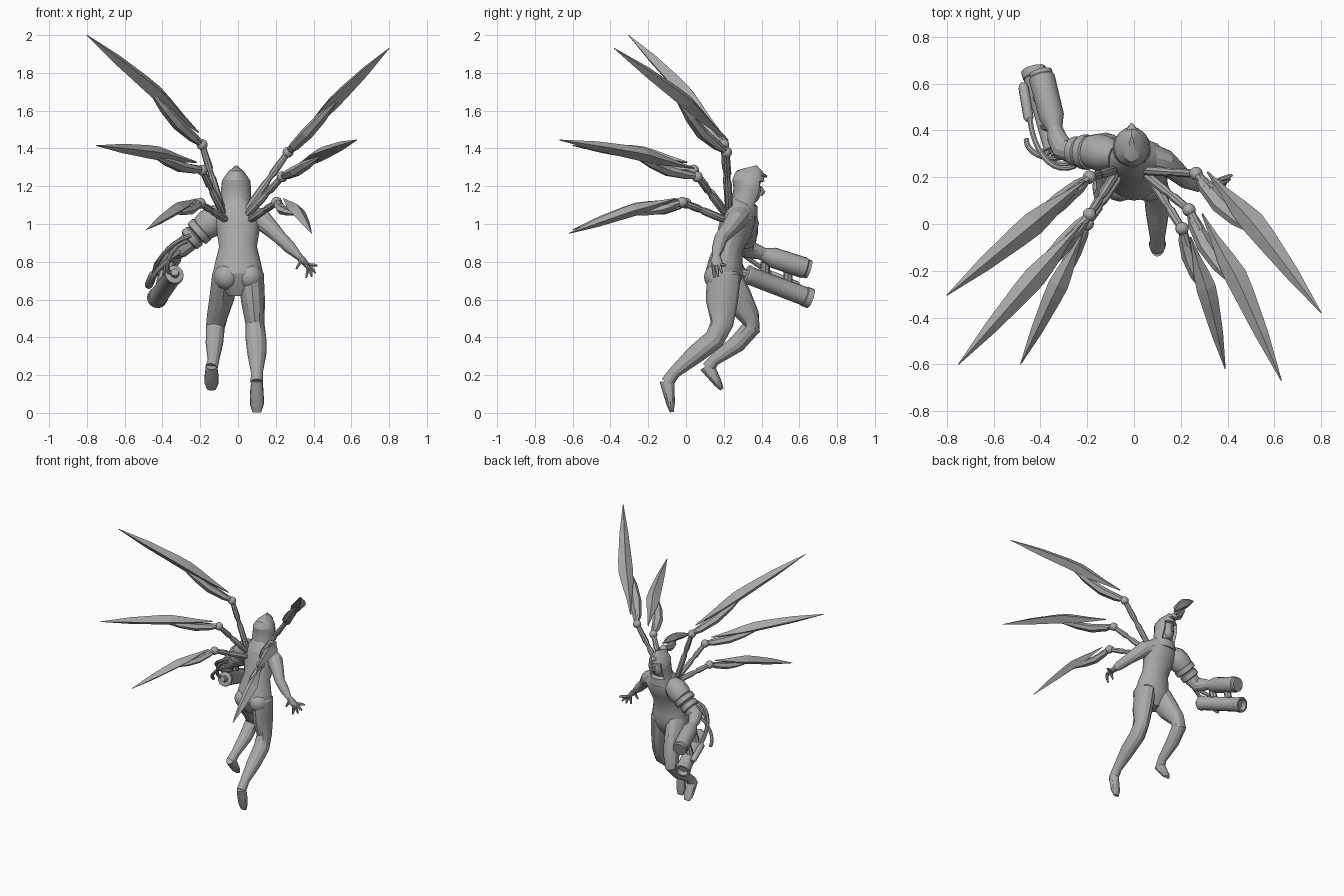
import bpy, bmesh, math
from mathutils import Vector
from mathutils.geometry import interpolate_bezier

cube = bpy.data.objects.get("Cube")
if cube:
    bpy.data.objects.remove(cube, do_unlink=True)

grey = bpy.data.materials.new("plain_grey")
grey.use_nodes = True
grey.diffuse_color = (.4, .4, .4, 1)
grey.node_tree.nodes["Principled BSDF"].inputs["Base Color"].default_value = grey.diffuse_color

X, Y, Z = Vector((1, 0, 0)), Vector((0, 1, 0)), Vector((0, 0, 1))


def finish(name, bm, smooth):
    """Turn a bmesh into a named, shaded object."""
    bmesh.ops.recalc_face_normals(bm, faces=bm.faces[:])
    mesh = bpy.data.meshes.new(name)
    bm.to_mesh(mesh)
    bm.free()
    mesh.materials.append(grey)
    obj = bpy.data.objects.new(name, mesh)
    bpy.context.collection.objects.link(obj)
    if smooth:
        bpy.ops.object.select_all(action='DESELECT')
        obj.select_set(True)
        bpy.context.view_layer.objects.active = obj
        bpy.ops.object.shade_smooth_by_angle(angle=math.radians(smooth))


def skin_rings(rings, sides):
    """Skin a list of (centre, u, v) ellipses and cap both ends."""
    bm = bmesh.new()
    loops = []
    for centre, u, v in rings:
        angles = [math.tau * i / sides for i in range(sides)]
        loops.append([bm.verts.new(centre + u * math.cos(a) + v * math.sin(a)) for a in angles])
    for low, high in zip(loops, loops[1:]):
        for i in range(sides):
            j = (i + 1) % sides
            bm.faces.new((low[i], low[j], high[j], high[i]))
    bm.faces.new(loops[0])
    bm.faces.new(loops[-1])
    return bm


def loft_mesh(stations, sides, ref):
    """Stations are x, y, z, radius along ref and, if different, radius across ref."""
    points = [Vector(s[:3]) for s in stations]
    rings = []
    for i, s in enumerate(stations):
        before, after = points[max(i - 1, 0)], points[min(i + 1, len(points) - 1)]
        along = (after - before).normalized()
        u = (ref - along * ref.dot(along)).normalized()
        rings.append((points[i], u * s[3], along.cross(u) * s[-1]))
    return skin_rings(rings, sides)


def loft(name, stations, sides=12, ref=X, smooth=28):
    finish(name, loft_mesh(stations, sides, ref), smooth)


def turned(name, start, end, profile, sides=14):
    """Straight turned part; profile holds (fraction along, radius)."""
    a, b = Vector(start), Vector(end)
    along = (b - a).normalized()
    u = along.orthogonal().normalized()
    v = along.cross(u)
    finish(name, skin_rings([(a.lerp(b, t), u * r, v * r) for t, r in profile], sides), 35)


def ball(name, centre, radius, scale=(1, 1, 1)):
    bm = bmesh.new()
    bmesh.ops.create_uvsphere(bm, u_segments=12, v_segments=8, radius=radius)
    bmesh.ops.scale(bm, vec=Vector(scale), verts=bm.verts)
    bmesh.ops.translate(bm, vec=Vector(centre), verts=bm.verts)
    finish(name, bm, 40)


def hose(name, controls, radius=.012):
    points = interpolate_bezier(*[Vector(c) for c in controls], 10)
    loft(name, [(*p, radius) for p in points], 8, Vector((.3, .2, .9)))


# Torso and neck
loft("torso", [
    (0, .2, .62, .06, .05), (0, .2, .67, .12, .08), (0, .2, .73, .135, .1),
    (0, .21, .8, .12, .09), (0, .23, .88, .1, .075), (0, .26, .97, .115, .09),
    (0, .28, 1.03, .14, .09), (-.01, .29, 1.08, .11, .08), (-.01, .3, 1.13, .06)], 16)
for x in (-.06, .06):
    ball("buttock", (x, .165, .72), .07)

# Hood with a recessed opening on the facing side
hood = loft_mesh([
    (-.01, .3, 1.05, .1, .08), (-.01, .31, 1.11, .08, .07), (-.01, .33, 1.18, .08),
    (-.01, .33, 1.23, .075, .085), (-.01, .335, 1.28, .04, .07), (-.01, .33, 1.3, .01, .045)], 16, X)
hood.normal_update()
bmesh.ops.recalc_face_normals(hood, faces=hood.faces[:])
opening = [f for f in hood.faces if f.normal.y > .75 and 1.09 < f.calc_center_median().z < 1.24]
bmesh.ops.inset_region(hood, faces=opening, thickness=.008, depth=-.02)
finish("hood", hood, 28)
loft("hood_peak", [(-.01, .37, 1.27, .035, .012), (-.01, .405, 1.26, .025, .012),
                   (-.01, .43, 1.25, .005)], 8)
ball("face", (-.01, .352, 1.175), .05, (.9, .9, 1.3))
loft("nose", [(-.01, .395, 1.2, .006), (-.01, .41, 1.17, .012), (-.01, .4, 1.15, .006)], 6)

# Legs, each running from hip to ankle
loft("left_leg", [
    (.055, .2, .8, .04), (.067, .2, .73, .07, .09), (.08, .19, .59, .063, .085),
    (.09, .19, .47, .05, .06), (.095, .15, .39, .055), (.1, .05, .31, .05),
    (.1, -.06, .215, .032), (.1, -.1, .16, .033, .035)])
loft("right_leg", [
    (-.055, .2, .8, .04), (-.067, .2, .73, .07, .09), (-.085, .27, .61, .066, .08),
    (-.11, .335, .51, .055), (-.12, .345, .45, .05), (-.125, .27, .365, .046),
    (-.13, .15, .28, .031), (-.14, .12, .24, .033, .035)])


def foot(name, heel, toe):
    """Flattened foot tapering from heel to pointed toe."""
    a, b = Vector(heel), Vector(toe)
    shape = [(0, .03, .04), (.35, .036, .032), (.75, .037, .022), (1, .023, .01)]
    loft(name, [(*a.lerp(b, t), wide, deep) for t, wide, deep in shape])


foot("left_foot", (.1, -.1, .17), (.1, -.075, .004))
foot("right_foot", (-.14, .11, .25), (-.14, .19, .124))

# Left arm and open hand
loft("left_arm", [
    (.07, .285, 1.04, .06), (.13, .265, 1.02, .055), (.185, .22, .965, .043),
    (.225, .185, .925, .036), (.275, .17, .875, .033), (.32, .16, .83, .02),
    (.345, .16, .805, .032, .018), (.37, .17, .775, .028, .014)], 12, Y)


def finger(name, base, tip):
    """Bent finger thinning towards its tip."""
    a, b = Vector(base), Vector(tip)
    middle = a.lerp(b, .55) + X * .005
    loft(name, [(*a, .01), (*middle, .01), (*b, .005)], 6, Y)


for i, (x, z) in enumerate(((.42, .78), (.41, .74), (.39, .72), (.36, .715))):
    finger("finger", (.367, .19 - .015 * i, .785), (x, .21 - .02 * i, z))
finger("thumb", (.335, .15, .825), (.308, .14, .762))

# Armoured right shoulder, bands and arm
loft("right_arm", [
    (-.06, .285, 1.04, .06), (-.14, .3, 1.01, .06), (-.2, .31, .965, .054), (-.265, .31, .9, .05),
    (-.305, .32, .87, .05), (-.33, .37, .855, .042), (-.34, .42, .84, .03)], 12, Y)
loft("shoulder_plate", [
    (-.08, .29, 1.06, .05), (-.115, .3, 1.035, .075), (-.155, .307, 1, .08), (-.19, .31, .975, .07)], 14, Y)
shoulder, elbow = Vector((-.16, .305, 1)), Vector((-.29, .31, .885))
for start, radius in ((.2, .075), (.5, .065)):
    turned("arm_band", shoulder.lerp(elbow, start), shoulder.lerp(elbow, start + .28),
           [(0, radius * .85), (.15, radius), (.85, radius), (1, radius * .8)])

# Twin barrels on the forearm
turned("upper_tank", (-.32, .33, .865), (-.4, .65, .76), [
    (0, .022), (.12, .024), (.16, .032), (.24, .034), (.4, .054), (.93, .056), (.95, .05), (1, .05)], 16)
turned("lower_barrel", (-.335, .315, .735), (-.43, .66, .605), [
    (0, .036), (.01, .05), (.05, .053), (.08, .048), (.9, .05), (.91, .054),
    (1, .054), (1, .04), (.9, .04)], 16)
turned("side_canister", (-.448, .44, .735), (-.475, .6, .67), [
    (0, .012), (.08, .022), (.9, .022), (1, .014)], 10)
turned("barrel_handle", (-.335, .29, .745), (-.335, .32, .735), [(0, .02), (1, .025)], 10)
for y, z in ((.42, .77), (.54, .73)):
    top = Vector((-.25 - y * .26, y, z + .03))
    turned("barrel_bracket", top, top - Vector((.02, 0, .08)), [(0, .025), (1, .025)], 8)
hose("rear_hose", [(-.25, .25, .94), (-.35, .2, .91), (-.43, .31, .82), (-.445, .45, .74)])
hose("outer_hose", [(-.27, .26, .91), (-.36, .24, .89), (-.41, .29, .74), (-.35, .32, .74)])
hose("lower_hose", [(-.3, .29, .86), (-.36, .26, .82), (-.46, .3, .74), (-.46, .36, .69)])

# Harness hub carrying the bladed limbs
ball("back_harness", (0, .225, 1.04), .06, (1.2, .5, 1))

# Blade outlines: fraction along, rise, half width, half height
BLADE = [(.06, .036, .004, .004), (.2, .034, .02, .018), (.32, .034, .04, .032),
         (.42, .036, .05, .038), (.52, .032, .046, .036), (.75, .018, .03, .026), (1, 0, .002, .002)]
SHEATH = [(.02, 0, .018, .018), (.07, -.006, .03, .024), (.2, -.01, .038, .03),
          (.33, .002, .034, .024), (.46, .014, .006, .005)]
STRUT = [(0, .012), (.1, .02), (.5, .02), (.55, .015), (.62, .015), (.66, .02), (1, .016)]


def bladed_limb(name, root, joint, tip, lean=0):
    """Jointed strut, hinge ball, sheath and diamond-section blade bowed sideways by lean."""
    r, j, t = Vector(root), Vector(joint), Vector(tip)
    turned(name + "_strut", r, j, STRUT, 8)
    ball(name + "_hinge", j, .029)
    span = (t - j).length
    along = (t - j).normalized()
    up = (Z - along * along.z).normalized()
    across = along.cross(up)
    size = .45 + .6 * span
    bow = up + across * lean
    turned(name + "_link", j, j + along * span * .12, [(0, .02), (1, .018)], 8)
    for part, outline, sides in (("_blade", BLADE, 4), ("_sheath", SHEATH, 6)):
        rings = [(j.lerp(t, f) + bow * rise * size, across * w * size, up * h * size)
                 for f, rise, w, h in outline]
        finish(name + part, skin_rings(rings, sides), 0)


bladed_limb("upper_right", (-.08, .23, 1.06), (-.19, .2, 1.42), (-.8, -.305, 2))
bladed_limb("middle_right", (-.075, .22, 1.05), (-.19, .04, 1.285), (-.75, -.6, 1.415))
bladed_limb("lower_right", (-.06, .21, 1.02), (-.2, 0, 1.11), (-.485, -.6, .97))
bladed_limb("upper_left", (.03, .23, 1.05), (.265, .215, 1.38), (.8, -.38, 1.93), -1.1)
bladed_limb("middle_left", (.04, .22, 1.04), (.235, .06, 1.25), (.63, -.67, 1.445), -1.2)
bladed_limb("lower_left", (.06, .21, 1.02), (.205, -.02, 1.115), (.39, -.62, .95), -.8)
